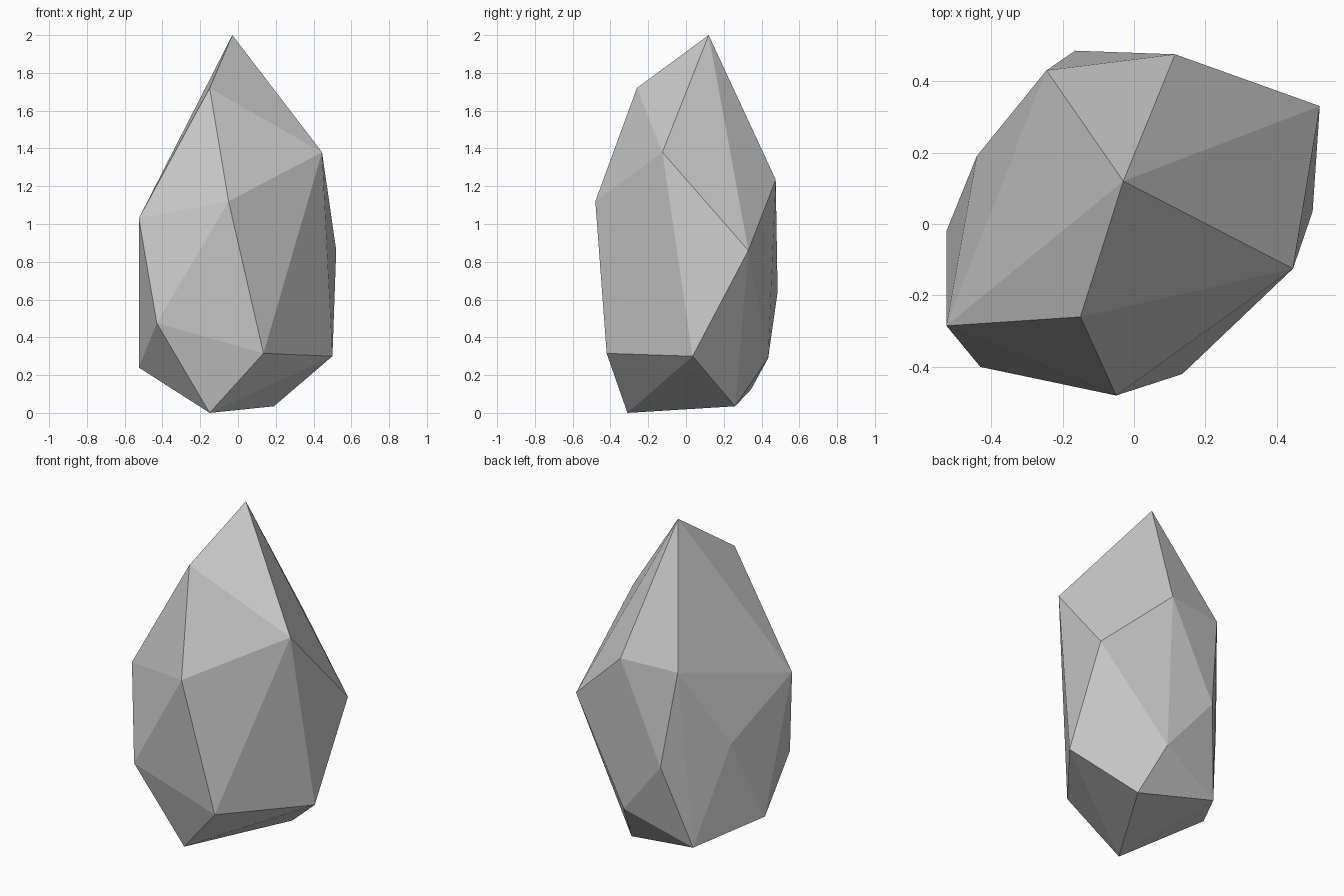
import bpy, bmesh

if "Cube" in bpy.data.objects:
    bpy.data.objects.remove(bpy.data.objects["Cube"])

# corner points of the faceted stone, grouped by level
top = [(-.03, .12, 2.0), (-.15, -.26, 1.72), (.445, -.125, 1.38)]
shoulder = [(-.05, -.48, 1.12), (-.525, -.285, 1.03), (-.245, .43, 1.225),
            (.115, .475, 1.235), (.52, .33, .86)]
waist = [(-.43, -.4, .475), (-.44, .19, .745), (-.165, .485, .64)]
lower = [(.135, -.42, .315), (.5, .035, .3), (.12, .435, .29), (-.525, -.02, .24)]
foot = [(-.15, -.31, 0), (.19, .26, .035), (-.29, .345, .125)]

# flat facets wrapped tightly around the corners
bm = bmesh.new()
for p in top + shoulder + waist + lower + foot:
    bm.verts.new(p)
bmesh.ops.convex_hull(bm, input=bm.verts[:])
bmesh.ops.recalc_face_normals(bm, faces=bm.faces[:])

mesh = bpy.data.meshes.new("faceted_rock")
bm.to_mesh(mesh)
bm.free()
rock = bpy.data.objects.new("faceted_rock", mesh)
bpy.context.collection.objects.link(rock)
